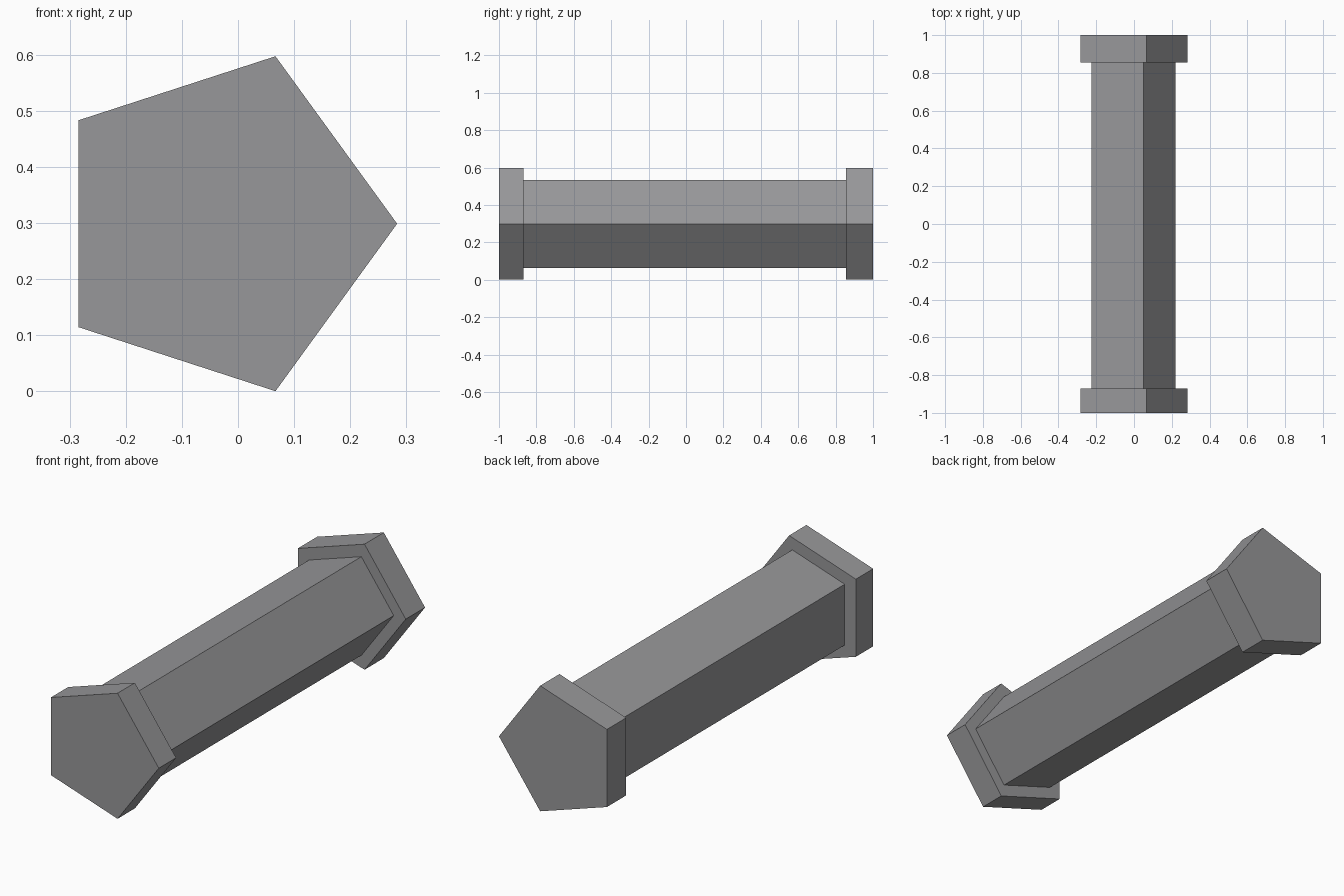
import bpy, bmesh, math

if "Cube" in bpy.data.objects:
    bpy.data.objects.remove(bpy.data.objects["Cube"])

grey = bpy.data.materials.new("stone_grey")
grey.diffuse_color = (0.31, 0.31, 0.32, 1)
grey.use_nodes = True
grey.node_tree.nodes["Principled BSDF"].inputs["Base Color"].default_value = grey.diffuse_color

SIDES = 5
AXIS_Z = 0.299


def prism(name, radius, cx, y0, y1):
    """Five-sided prism lying along y, one corner pointing to +x."""
    bm = bmesh.new()
    ring = []
    for i in range(SIDES):
        a = 2 * math.pi * i / SIDES
        ring.append(bm.verts.new((cx + radius * math.cos(a), y0,
                                  AXIS_Z + radius * math.sin(a))))
    face = bm.faces.new(ring)
    ext = bmesh.ops.extrude_face_region(bm, geom=[face], use_keep_orig=True)
    moved = [g for g in ext["geom"] if isinstance(g, bmesh.types.BMVert)]
    bmesh.ops.translate(bm, verts=moved, vec=(0, y1 - y0, 0))
    bmesh.ops.recalc_face_normals(bm, faces=bm.faces[:])
    mesh = bpy.data.meshes.new(name)
    bm.to_mesh(mesh)
    bm.free()
    mesh.materials.append(grey)
    obj = bpy.data.objects.new(name, mesh)
    bpy.context.collection.objects.link(obj)
    return obj


# Shaft between the two wider end blocks
prism("shaft", 0.2465, -0.026, -0.87, 0.855)
prism("front_end_block", 0.3138, -0.0302, -1.0, -0.87)
prism("back_end_block", 0.3138, -0.0302, 0.855, 1.0)
